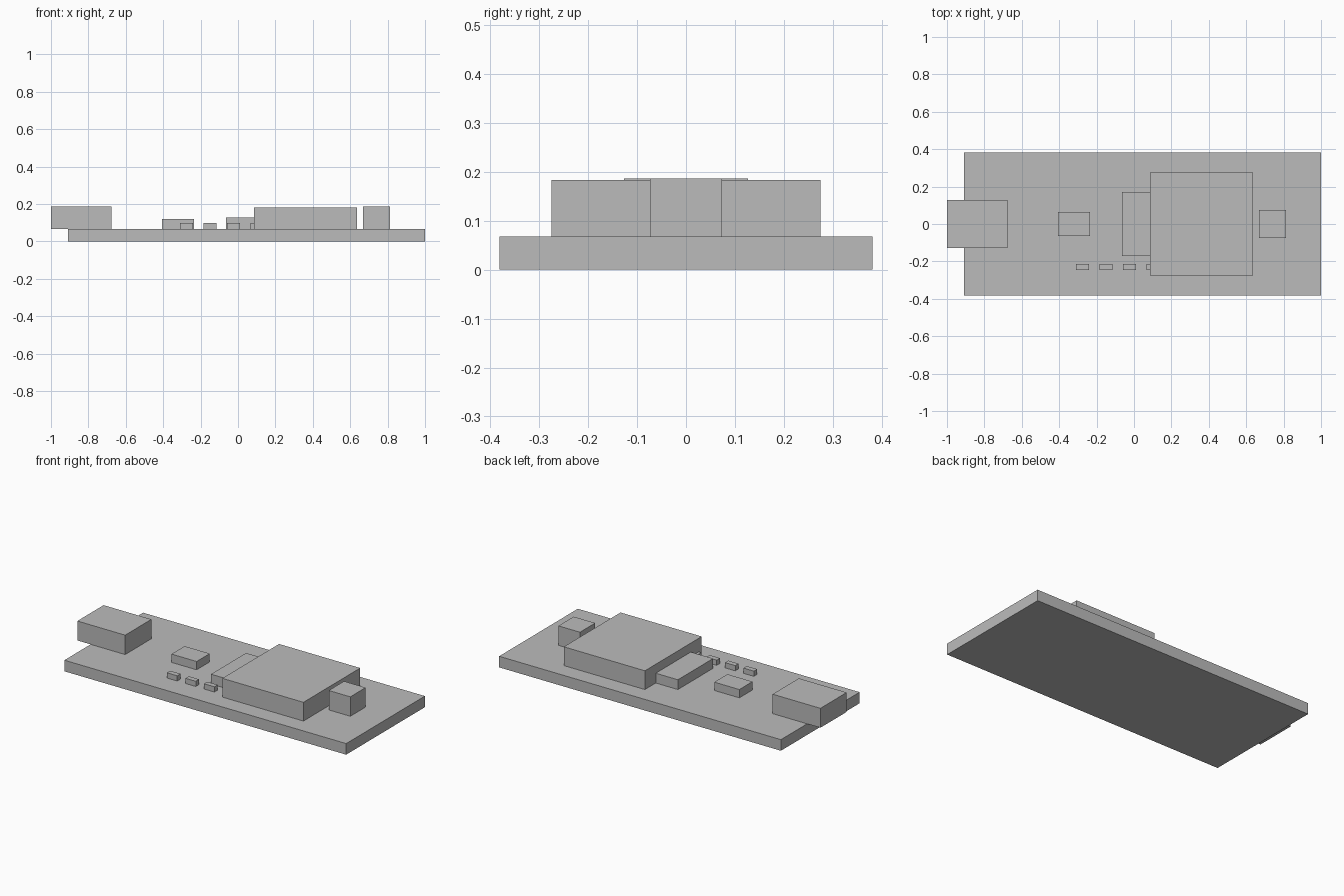
import bpy

cube = bpy.data.objects.get("Cube")
if cube:
    bpy.data.objects.remove(cube, do_unlink=True)

# Single plain grey
grey = bpy.data.materials.new("plain_grey")
grey.use_nodes = True
colour = (0.5, 0.5, 0.5, 1)
grey.diffuse_color = colour
grey.node_tree.nodes["Principled BSDF"].inputs["Base Color"].default_value = colour

BOARD_TOP = 0.068


def block(name, x0, x1, depth, top, y=0.0, base=BOARD_TOP):
    """Box spanning x0..x1, centred on y, from base to top."""
    bpy.ops.mesh.primitive_cube_add(size=1, location=((x0 + x1) / 2, y, (base + top) / 2))
    ob = bpy.context.object
    ob.name = name
    ob.scale = (x1 - x0, depth, top - base)
    bpy.ops.object.transform_apply(location=False, rotation=False, scale=True)
    ob.data.materials.append(grey)
    return ob


# Circuit board
block("board", -0.91, 1.0, 0.762, BOARD_TOP, base=0)

# Connector overhanging the end of the board
block("connector", -1.0, -0.676, 0.254, 0.187)

# Chips and the large module
block("small_chip", -0.406, -0.236, 0.127, 0.119)
block("flat_chip", -0.064, 0.086, 0.34, 0.128)
block("main_module", 0.086, 0.636, 0.55, 0.183)

# Button at the far end
block("button", 0.667, 0.813, 0.148, 0.187)

# Row of small components along the front edge
for i in range(4):
    x = -0.31 + i * 0.126
    block(f"component_{i + 1}", x, x + 0.07, 0.032, 0.1, y=-0.23)
